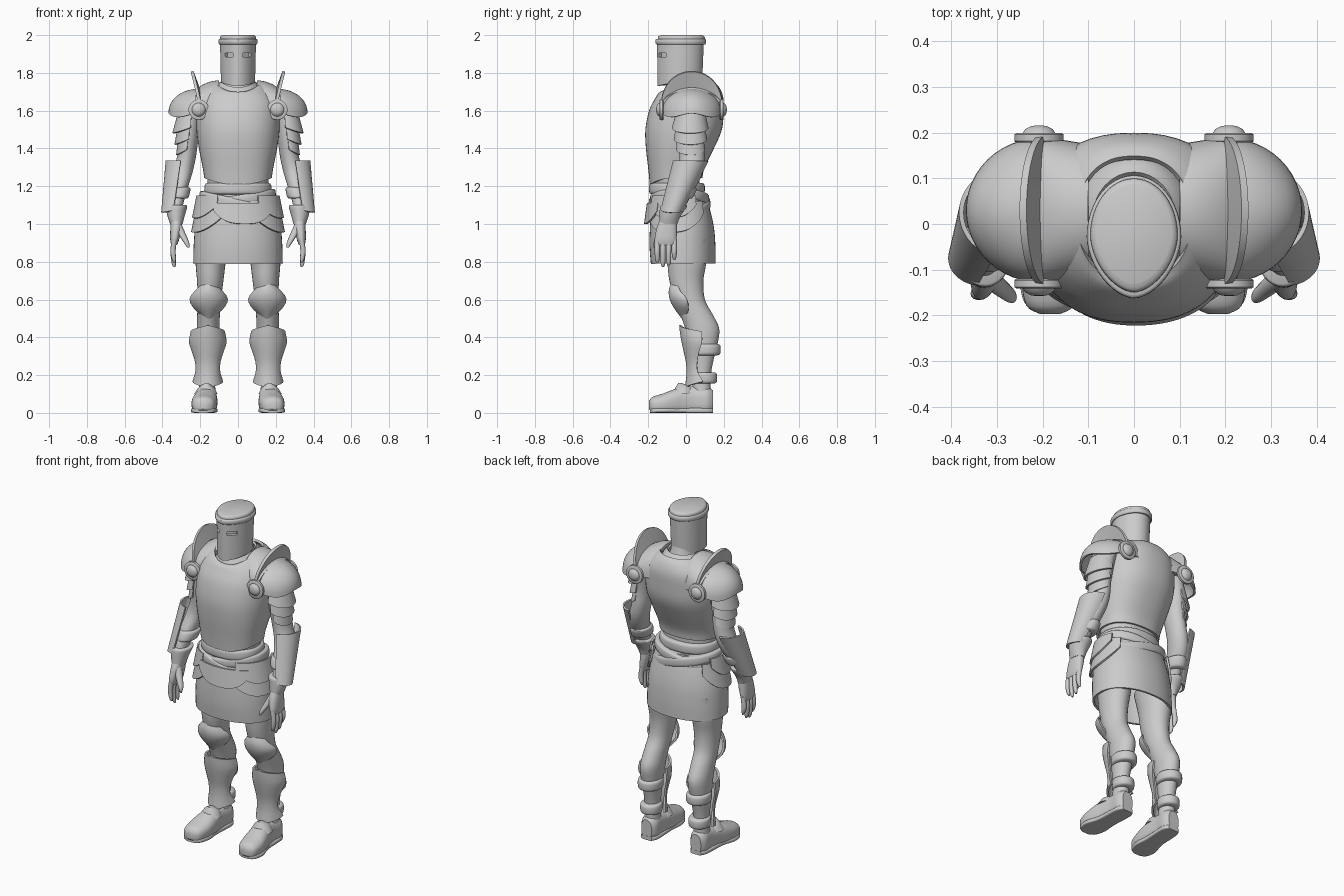
import bpy, bmesh
from math import sin, cos, pi, radians
from mathutils import Vector

if "Cube" in bpy.data.objects:
    bpy.data.objects.remove(bpy.data.objects["Cube"])

steel = bpy.data.materials.new("plain grey steel")
steel.use_nodes = True
GREY = (0.6, 0.6, 0.6, 1)
steel.diffuse_color = GREY
steel.node_tree.nodes["Principled BSDF"].inputs["Base Color"].default_value = GREY
parts = []


def spline(rows, t):
    """Smooth curve through equal-length tuples, t in 0..1."""
    n = len(rows) - 1
    i = min(int(t * n), n - 1)
    f = t * n - i
    pts = [rows[max(0, min(n, i + d))] for d in (-1, 0, 1, 2)]
    return [b + f * (c - a) / 2 + f * f * (a - 2.5 * b + 2 * c - d / 2)
            + f ** 3 * (1.5 * (b - c) + (d - a) / 2) for a, b, c, d in zip(*pts)]


def power(v, e):
    return (1 if v > 0 else -1) * abs(v) ** e


def finish(name, bm, thick, mirror):
    bmesh.ops.recalc_face_normals(bm, faces=bm.faces)
    mesh = bpy.data.meshes.new(name)
    bm.to_mesh(mesh)
    bm.free()
    mesh.materials.append(steel)
    ob = bpy.data.objects.new(name, mesh)
    bpy.context.collection.objects.link(ob)
    if thick:
        mod = ob.modifiers.new("Thickness", "SOLIDIFY")
        mod.thickness, mod.offset = thick, 0
    if mirror:
        ob.modifiers.new("Mirror", "MIRROR").use_mirror_merge = False
    parts.append(ob)
    return ob


def loft(name, rows, axis="z", p=1, front=None, k=4, n=32, thick=0, mirror=False, slope=0):
    """Rounded sections, each row: height, centre x, half width, near, far, front dip."""
    rows = [tuple(r) + (0,) * (6 - len(r)) for r in rows]
    steps = (len(rows) - 1) * k
    bm = bmesh.new()
    rings = []
    for j in range(steps + 1):
        h, cx, rx, b0, b1, dip = spline(rows, j / steps)
        ring = []
        for i in range(n):
            c, s = cos(2 * pi * i / n), sin(2 * pi * i / n)
            e = front if front and s < 0 else p
            x = cx + rx * power(c, e)
            b = (b0 + b1) / 2 + (b1 - b0) / 2 * power(s, e)
            z = h - dip * max(0, -s) ** 2 + slope * x
            ring.append(bm.verts.new((x, b, z) if axis == "z" else (x, z, b)))
        rings.append(ring)
    for a, b in zip(rings, rings[1:]):
        for i in range(n):
            bm.faces.new((a[i], a[i - 1], b[i - 1], b[i]))
    if not thick:
        bm.faces.new(rings[0])
        bm.faces.new(rings[-1])
    return finish(name, bm, thick, mirror)


def shell(name, f, thick=0.012, nu=24, nv=12, mirror=True):
    """Bent armour plate from a surface function of u, v in 0..1."""
    bm = bmesh.new()
    g = [[bm.verts.new(f(i / nu, j / nv)) for i in range(nu + 1)] for j in range(nv + 1)]
    for a, b in zip(g, g[1:]):
        for i in range(nu):
            bm.faces.new((a[i], a[i + 1], b[i + 1], b[i]))
    return finish(name, bm, thick, mirror)


# Helmet with brim, cap and eye slots
helm = loft("helmet", [(1.75, 0, .09, -.15, .085, .02), (1.86, 0, .093, -.152, .09),
                       (1.965, 0, .095, -.153, .094)], front=1.15, n=48)
loft("helmet_brim", [(1.95, 0, .098, -.155, .1), (1.957, 0, .103, -.162, .106),
                     (1.975, 0, .103, -.162, .106), (1.98, 0, .098, -.155, .1)],
     front=1.15, n=48, k=2)
loft("helmet_cap", [(1.97, 0, .096, -.15, .1), (1.992, 0, .094, -.147, .098),
                    (2, 0, .084, -.13, .086)], front=1.15, n=48)
for side in (-1, 1):
    bpy.ops.mesh.primitive_cube_add(size=1, location=(side * .048, -.125, 1.895),
                                    rotation=(0, 0, side * radians(42)))
    slot = bpy.context.object
    slot.name = "eye_slot_cutter"
    slot.scale = (.055, .035, .02)
    slot.hide_render = True
    mod = helm.modifiers.new("Eye slot", "BOOLEAN")
    mod.operation, mod.object, mod.solver = "DIFFERENCE", slot, "EXACT"

# Neck and torso
loft("neck", [(1.6, 0, .14, -.13, .15), (1.69, 0, .105, -.115, .13), (1.74, 0, .075, -.08, .1),
              (1.85, 0, .065, -.07, .07)])
loft("gorget", [(1.66, 0, .14, -.13, .155, .02), (1.72, 0, .11, -.115, .14, .035),
                (1.75, 0, .088, -.095, .11, .03)], thick=.012)
loft("cuirass", [(1.245, 0, .172, -.185, .08, .035), (1.3, 0, .18, -.192, .092, .015),
                 (1.4, 0, .2, -.205, .14), (1.5, 0, .213, -.208, .183),
                 (1.6, 0, .213, -.188, .192), (1.67, 0, .195, -.158, .19, .01),
                 (1.72, 0, .15, -.138, .17, .03), (1.742, 0, .12, -.122, .145, .05)],
     p=.85, n=48, thick=.014)
loft("waist", [(1.05, 0, .18, -.16, .1), (1.17, 0, .162, -.17, .075), (1.3, 0, .168, -.17, .08),
               (1.45, 0, .19, -.18, .14), (1.6, 0, .19, -.16, .17)], p=.9)

# Belts, skirt and hip plates


def belt(name, z, rx, y0, y1, half, slope=0):
    loft(name, [(z - half, 0, rx - .015, y0 + .015, y1 - .015), (z - half * .7, 0, rx, y0, y1),
                (z + half * .7, 0, rx - .003, y0, y1), (z + half, 0, rx - .018, y0 + .015, y1 - .015)],
         p=.92, n=48, slope=slope)


belt("waist_belt", 1.187, .178, -.194, .098, .03)
belt("crossed_belt_low", 1.105, .205, -.196, .128, .028, -.22)
belt("crossed_belt_high", 1.125, .2, -.19, .122, .028, .18)
loft("skirt", [(1.15, 0, .178, -.165, .095), (1.08, 0, .2, -.178, .12), (.98, 0, .221, -.185, .142),
               (.88, 0, .229, -.187, .15), (.79, 0, .231, -.18, .15)], p=.92, n=48, thick=.012)


def hip_plate(name, start, end, top, low, lift, swell, mirror=True):
    def f(u, v):
        a = radians(start + (end - start) * u)
        bottom = low + lift * abs(2 * u - 1) ** 2.5
        z = top + (bottom - top) * v
        r = swell + (1.14 - z) * .2
        return ((.2 + r) * power(cos(a), .95), -.025 + (.158 + r * .7) * power(sin(a), .95), z)
    shell(name, f, mirror=mirror)


hip_plate("hip_plates_lower", -74, 40, 1.12, .955, .1, .006)
hip_plate("hip_plates_upper", -62, 25, 1.15, 1.03, .07, .016)
hip_plate("belly_plate", -122, -42, 1.11, 1.0, .07, .02, mirror=False)

# Shoulders
shell("shoulder_plates", lambda u, v: (.1 + .125 * v, .03 + (.155 - .02 * (1 - v)) * cos(pi * u),
      1.6 + (.15 - .05 * v * v) * sin(pi * u) ** .8), thick=.02)


def pauldron(u, v):
    a, b = pi * (u - .5), (.08 + .92 * v) * pi / 2
    return (.205 + .157 * sin(b) * cos(a), .03 + .152 * sin(b) * sin(a),
            1.585 + .125 * cos(b) ** .9 - .02 * v * v * sin(a * 2) ** 2)


shell("pauldrons", pauldron)


def crest(u, v):
    s = sin(pi * u)
    return (.213 + .03 * v * s - .014 * (1 - s), .03 + (.148 + .015 * v) * cos(pi * u),
            1.61 + (.115 + .083 * v) * s ** .85)


shell("shoulder_crests", crest, thick=.016, nu=32)
for name, y, d in (("front_shoulder_discs", -.12, -1), ("back_shoulder_discs", .178, 1)):
    loft(name, [(y + d * h, .208, r, 1.605 - r, 1.605 + r) for h, r in
                ((0, .05), (.004, .054), (.018, .054), (.021, .05), (.021, .036),
                 (.03, .03), (.036, .018), (.038, .006))], axis="y", k=1, mirror=True)

# Arms
ARM = [(1.64, .235, .06, -.05, .11), (1.55, .255, .06, -.05, .105), (1.45, .263, .053, -.045, .095),
       (1.36, .272, .05, -.035, .098), (1.28, .292, .053, -.04, .09), (1.2, .31, .047, -.075, .055),
       (1.11, .325, .036, -.11, -.012), (1.03, .328, .03, -.13, -.045)]
loft("arms", ARM, mirror=True)


def arm_plate(name, top, low, x0, x1, r0, r1, y0, y1, ry0, ry1, spread, scallop):
    def f(u, v):
        a = radians(spread) * (2 * u - 1)
        z = top + (low - top) * v + scallop * (2 * u - 1) ** 2 * v
        return (x0 + (x1 - x0) * v + (r0 + (r1 - r0) * v) * cos(a),
                y0 + (y1 - y0) * v + (ry0 + (ry1 - ry0) * v) * sin(a), z)
    shell(name, f, thick=.01)


arm_plate("upper_arm_plates", 1.6, 1.48, .25, .258, .06, .085, .025, .022, .07, .092, 95, .03)
arm_plate("middle_arm_plates", 1.52, 1.42, .258, .262, .055, .07, .022, .024, .07, .083, 92, .03)
arm_plate("lower_arm_plates", 1.45, 1.365, .262, .268, .05, .055, .022, .025, .065, .072, 88, .03)
arm_plate("forearm_plates", 1.335, 1.06, .29, .332, .088, .07, .025, -.075, .09, .056, 82, .012)
loft("wrist_straps", [(1.195, .308, .045, -.075, .045), (1.185, .308, .056, -.09, .056),
                      (1.145, .314, .054, -.105, .04), (1.135, .314, .043, -.095, .03)], mirror=True)
loft("gauntlet_cuffs", [(1.1, .325, .052, -.132, .002), (1.09, .326, .057, -.138, .004),
                        (1.04, .328, .045, -.14, -.03), (1.0, .326, .033, -.142, -.045)], mirror=True)

# Hands
loft("palms", [(1.03, .326, .028, -.135, -.05), (.98, .328, .03, -.155, -.048),
               (.92, .335, .024, -.166, -.05), (.89, .338, .016, -.16, -.056)], p=.85, mirror=True)
for i, tip in enumerate((.795, .772, .78, .81)):
    y = -.152 + i * .03
    loft("fingers_%d" % (i + 1), [(.92, .336, .013, y - .014, y + .014),
                                 (.86, .344, .014, y - .014, y + .014),
                                 (tip + .02, .34, .011, y - .012, y + .012),
                                 (tip, .336, .005, y - .005, y + .005)], n=12, mirror=True)
loft("thumbs", [(1.0, .32, .02, -.14, -.09), (.95, .298, .02, -.155, -.115),
                (.9, .272, .014, -.172, -.14), (.875, .264, .006, -.172, -.158)], n=16, mirror=True)

# Legs
loft("legs", [(.92, .135, .09, -.12, .115), (.8, .145, .08, -.1, .108), (.7, .147, .07, -.088, .092),
              (.6, .152, .062, -.06, .1), (.52, .156, .06, -.03, .142), (.45, .158, .06, -.005, .175),
              (.38, .16, .057, .01, .17), (.29, .162, .048, .025, .148), (.2, .163, .042, .035, .132),
              (.08, .164, .045, .035, .132)], mirror=True)


def knee(u, v):
    w, y, back = spline([(.022, -.07, .03), (.06, -.085, .05), (.095, -.082, .085), (.08, -.062, .075),
                         (.035, -.03, .04), (.008, .0, .01)], v)
    a = pi / 2 * (2 * u - 1)
    return .155 + w * sin(a), y + back * (1 - cos(a) ** 1.2), .695 - .22 * v


shell("knee_plates", knee)


def greave(u, v):
    w, y0, y1 = spline([(.085, -.03, .085), (.094, -.022, .085), (.078, -.008, .07), (.062, .006, .06),
                        (.06, .008, .062), (.075, .0, .09)], v)
    a = pi / 2 * (2 * u - 1)
    peak = .035 * abs(2 * u - 1) * (1 - 2 * v)
    return .16 + w * power(sin(a), 1.1), y1 - (y1 - y0) * cos(a), .465 - .335 * v - peak


shell("greaves", greave)


def leg_strap(name, z, rx, y0, y1):
    loft(name, [(z - .03, .161, rx - .012, y0, y1 - .015), (z - .02, .161, rx, y0, y1),
                (z + .02, .161, rx, y0, y1), (z + .03, .161, rx - .012, y0, y1 - .015)], mirror=True)


leg_strap("calf_straps", .335, .066, .03, .182)
leg_strap("ankle_straps", .185, .058, .035, .163)

# Boots
loft("boots", [(-.197, .184, .022, .02, .06), (-.178, .183, .053, .006, .084),
               (-.12, .179, .067, .002, .103), (-.06, .173, .064, .002, .126),
               (-.01, .168, .056, .002, .138), (.05, .165, .05, .002, .14),
               (.11, .164, .052, .002, .14), (.142, .164, .034, .012, .12)],
     axis="y", p=.9, front=.6, mirror=True)
loft("boot_tongues", [(.1, .17, .062, -.075, .04), (.135, .168, .04, -.055, .03),
                      (.157, .167, .01, -.042, -.02)], mirror=True)
loft("boot_soles", [(-.19, .184, .03, 0, .024), (-.17, .183, .058, 0, .026), (-.11, .179, .07, 0, .026),
                    (-.03, .17, .055, 0, .026), (.1, .164, .054, 0, .026), (.143, .164, .035, 0, .024)],
     axis="y", p=.4, mirror=True)

# Apply modifiers, centre the depth and shade smooth with sharp rims
deps = bpy.context.evaluated_depsgraph_get()
deps.update()
baked = [bpy.data.meshes.new_from_object(ob.evaluated_get(deps)) for ob in parts]
for ob, mesh in zip(parts, baked):
    ob.modifiers.clear()
    name = ob.name
    ob.data = mesh
    mesh.name = name
    bm = bmesh.new()
    bm.from_mesh(mesh)
    bmesh.ops.recalc_face_normals(bm, faces=bm.faces)
    bm.to_mesh(mesh)
    bm.free()
    mesh.polygons.foreach_set("use_smooth", [True] * len(mesh.polygons))
    mesh.set_sharp_from_angle(angle=radians(38))
for ob in [o for o in bpy.data.objects if o.name.startswith("eye_slot_cutter")]:
    bpy.data.objects.remove(ob)
